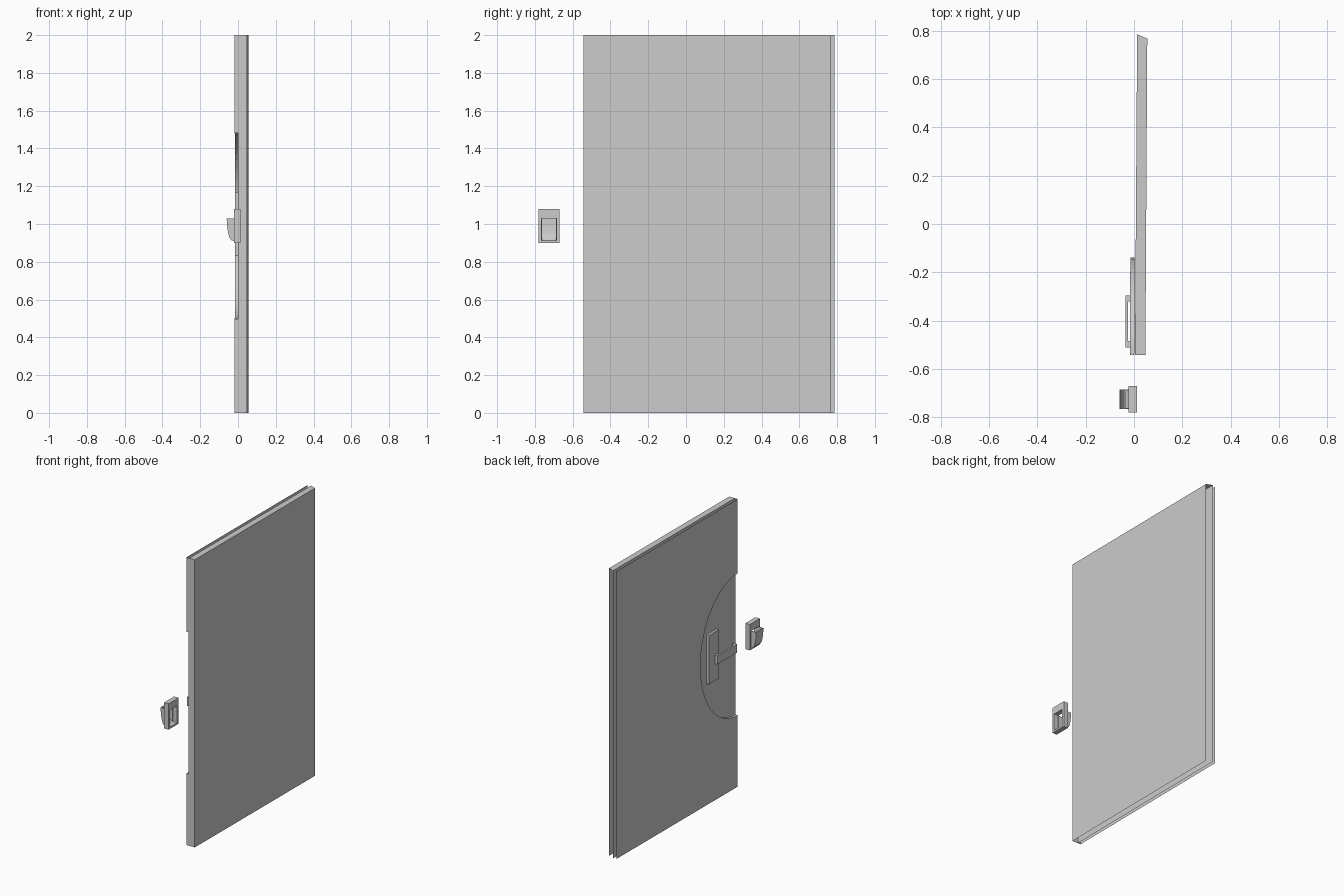
import bpy, bmesh, math

if "Cube" in bpy.data.objects:
    bpy.data.objects.remove(bpy.data.objects["Cube"])

Y0, Z1 = -0.543, 2.0            # front edge and height of the panel
CZ, RY, RZ = 0.99, 0.405, 0.493 # half-ellipse grip recess


def make(name, faces):
    """Build an object from a list of polygons, welding shared corners."""
    bm = bmesh.new()
    for f in faces:
        bm.faces.new([bm.verts.new(p) for p in f])
    bmesh.ops.remove_doubles(bm, verts=bm.verts, dist=1e-5)
    bmesh.ops.recalc_face_normals(bm, faces=bm.faces)
    me = bpy.data.meshes.new(name)
    bm.to_mesh(me)
    bm.free()
    ob = bpy.data.objects.new(name, me)
    bpy.context.collection.objects.link(ob)
    return ob


def box(name, x, y, z):
    bpy.ops.mesh.primitive_cube_add(size=1, location=[sum(r) / 2 for r in (x, y, z)])
    ob = bpy.context.object
    ob.name = name
    ob.scale = [r[1] - r[0] for r in (x, y, z)]
    return ob


def sheet(a, b, z0=0.0, z1=Z1):
    """Upright quad between two plan points."""
    return [(*a, z0), (*b, z0), (*b, z1), (*a, z1)]


def skin_x(y):
    """The rear skin leans slightly in plan."""
    return -0.0175 + 0.0075 * (y - Y0) / 1.318


# Panel body: outer sheet, inner sheet, top cap; bottom and far edge open
A0, A1 = (0.047, Y0), (0.055, 0.767)
M0, M1 = (0.004, Y0), (0.013, 0.785)
make("panel_body", [sheet(A0, A1), sheet(M0, M1),
                    [(*p, Z1) for p in (A0, A1, M1, M0)]])

# Front edge strip, notched at the recess
S0 = (skin_x(Y0), Y0)
F0 = (0.001, Y0)
make("panel_front_edge", [sheet(S0, A0, 0, CZ - RZ),
                          sheet(F0, A0, CZ - RZ, CZ + RZ),
                          sheet(S0, A0, CZ + RZ, Z1)])

# Rear skin with half-ellipse cut, recess wall and recess floor
N = 32
arc = [(Y0 + RY * math.sin(math.pi * i / N), CZ - RZ * math.cos(math.pi * i / N))
       for i in range(N + 1)]
rim = [(skin_x(y), y, z) for y, z in arc]
floor = [(0.001 + 0.002 * (y - Y0) / RY, y, z) for y, z in arc]
yb = 0.777
make("rear_skin", [[(skin_x(Y0), Y0, 0)] + rim +
                   [(skin_x(Y0), Y0, Z1), (skin_x(yb), yb, Z1), (skin_x(yb), yb, 0)]])
make("grip_recess", [floor] + [[rim[i], rim[i + 1], floor[i + 1], floor[i]] for i in range(N)])

# Handle: back plate, lever and two stems
box("handle_plate", (-0.015, 0.002), (-0.34, -0.23), (0.83, 1.17))
box("handle_lever", (-0.036, -0.025), (-0.51, -0.295), (0.95, 1.01))
for i, y in enumerate(((-0.32, -0.295), (-0.51, -0.485))):
    box(f"handle_stem_{i + 1}", (-0.026, -0.013), y, (0.95, 1.01))

# Latch strike: frame with a window
xa, xb = -0.022, 0.012
ya, yc, za, zb = -0.78, -0.67, 0.90, 1.08
wy0, wy1, wz0, wz1 = -0.765, -0.685, 0.912, 1.03
outer = [(ya, za), (yc, za), (yc, zb), (ya, zb)]
inner = [(wy0, wz0), (wy1, wz0), (wy1, wz1), (wy0, wz1)]
faces = []
for i in range(4):
    j = (i + 1) % 4
    o, p, q, r = outer[i], outer[j], inner[j], inner[i]
    faces += [[(x, *c) for c in (o, p, q, r)] for x in (xa, xb)]
    faces += [[(xa, *s), (xa, *t), (xb, *t), (xb, *s)] for s, t in ((o, p), (r, q))]
make("strike_frame", faces)

# Curved scoop behind the window, open at the top
prof = [(-0.060, 1.03), (-0.058, 0.99), (-0.052, 0.95), (-0.044, 0.925),
        (-0.034, 0.914), (xa, 0.910)]
side = prof + [(xa, 1.03)]
scoop = make("strike_scoop",
             [[(a[0], wy0, a[1]), (b[0], wy0, b[1]), (b[0], wy1, b[1]), (a[0], wy1, a[1])]
              for a, b in zip(prof, prof[1:])] +
             [[(x, y, z) for x, z in side] for y in (wy0, wy1)])
mod = scoop.modifiers.new("wall", 'SOLIDIFY')
mod.thickness = 0.003
mod.offset = -1
